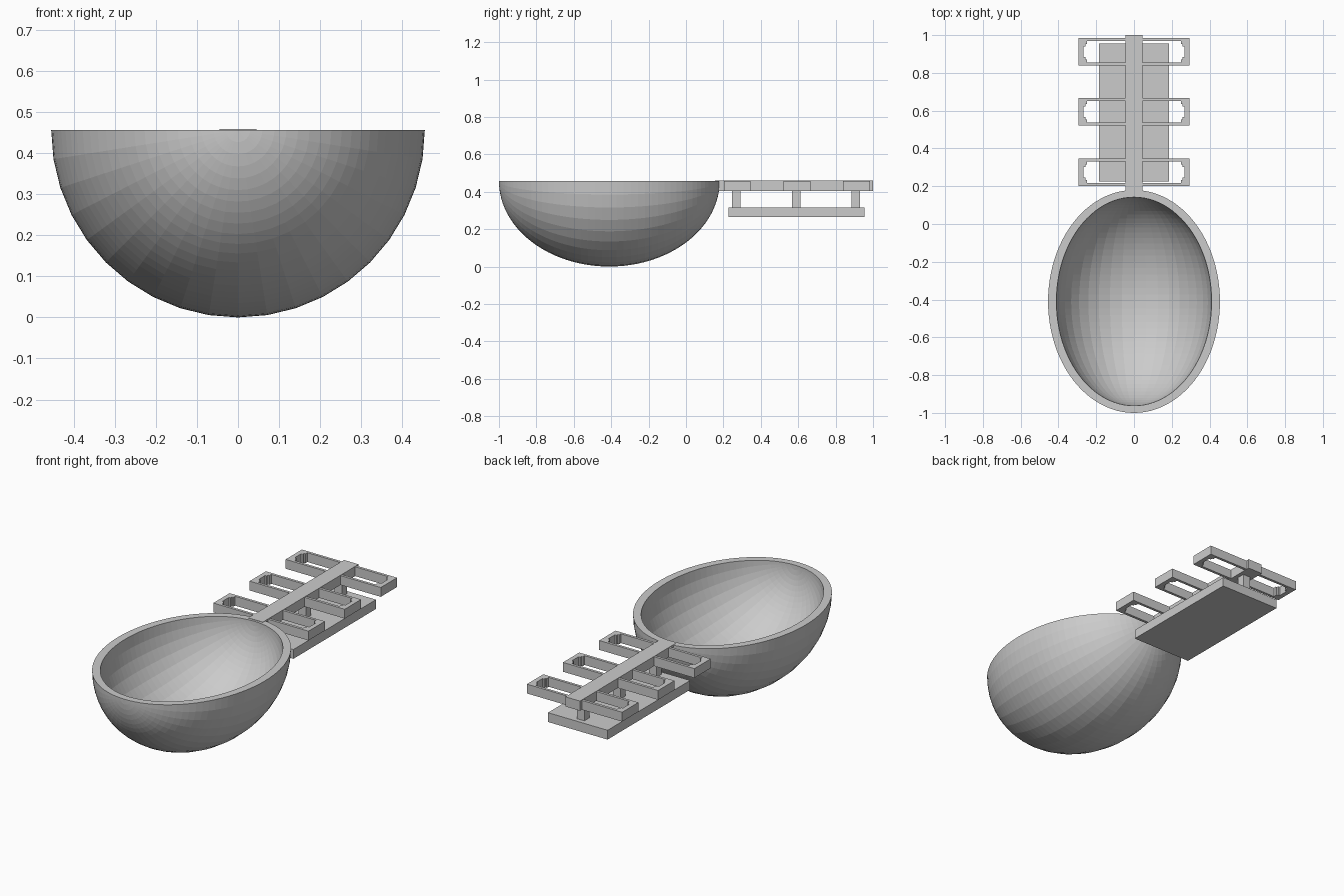
import bpy, bmesh
from math import sin, cos, pi

if "Cube" in bpy.data.objects:
    bpy.data.objects.remove(bpy.data.objects["Cube"])

TOP = 0.457
CY = -0.41


def make_object(name, bm):
    bmesh.ops.recalc_face_normals(bm, faces=bm.faces)
    mesh = bpy.data.meshes.new(name)
    bm.to_mesh(mesh)
    bm.free()
    obj = bpy.data.objects.new(name, mesh)
    bpy.context.collection.objects.link(obj)
    return obj


def box(name, x, y, z):
    bm = bmesh.new()
    bmesh.ops.create_cube(bm, size=1)
    for v in bm.verts:
        v.co = [r[0] + (c + 0.5) * (r[1] - r[0]) for c, r in zip(v.co, (x, y, z))]
    return make_object(name, bm)


def prism(name, outline, z0, z1):
    bm = bmesh.new()
    face = bm.faces.new([bm.verts.new((x, y, z0)) for x, y in outline])
    ext = bmesh.ops.extrude_face_region(bm, geom=[face])
    for v in ext["geom"]:
        if isinstance(v, bmesh.types.BMVert):
            v.co.z = z1
    return make_object(name, bm)


# Bowl: two half ellipsoids with poles along y, joined by a flat rim
def half_shell(bm, rx, ry, rz, segs=20, rings=48):
    grid = [[bm.verts.new((rx * sin(pi * i / rings) * cos(pi * j / segs),
                           CY - ry * cos(pi * i / rings),
                           TOP - rz * sin(pi * i / rings) * sin(pi * j / segs)))
             for j in range(segs + 1)] for i in range(rings + 1)]
    for a, b in zip(grid, grid[1:]):
        for j in range(segs):
            bm.faces.new((a[j], a[j + 1], b[j + 1], b[j]))
    # rim loop: along one side and back along the other
    return [r[0] for r in grid] + [r[-1] for r in grid[-2:0:-1]]


bm = bmesh.new()
outer = half_shell(bm, 0.455, 0.59, TOP)
inner = half_shell(bm, 0.411, 0.552, 0.412)
for k in range(len(outer)):
    n = (k + 1) % len(outer)
    bm.faces.new((outer[k], outer[n], inner[n], inner[k]))
bmesh.ops.remove_doubles(bm, verts=bm.verts, dist=1e-5)
make_object("bowl", bm)

# Handle spine and lower plate
box("handle_spine", (-0.045, 0.045), (0.155, 1.0), (0.405, TOP + 0.002))
box("lower_plate", (-0.184, 0.184), (0.226, 0.955), (0.264, 0.316))

# Three pairs of open side frames, each with a post down to the plate
half = [(0.045, 0.072), (0.294, 0.072), (0.294, 0), (0.268, 0), (0.268, 0.028),
        (0.258, 0.028), (0.258, 0.04), (0.25, 0.04), (0.25, 0.057), (0.045, 0.057)]
upper_out, upper_in = half[:2], half[4:]
lower_out = [(x, -y) for x, y in reversed(upper_out)]
lower_in = [(x, -y) for x, y in reversed(upper_in)]
outline = upper_out + lower_out + lower_in + upper_in
for i, y in enumerate((0.274, 0.594, 0.912)):
    frame = prism(f"side_frame_{i + 1}", [(px, py + y) for px, py in outline], 0.405, TOP)
    frame.modifiers.new("mirror", "MIRROR")
    box(f"post_{i + 1}", (-0.023, 0.023), (y - 0.027, y + 0.018), (0.314, 0.407))
